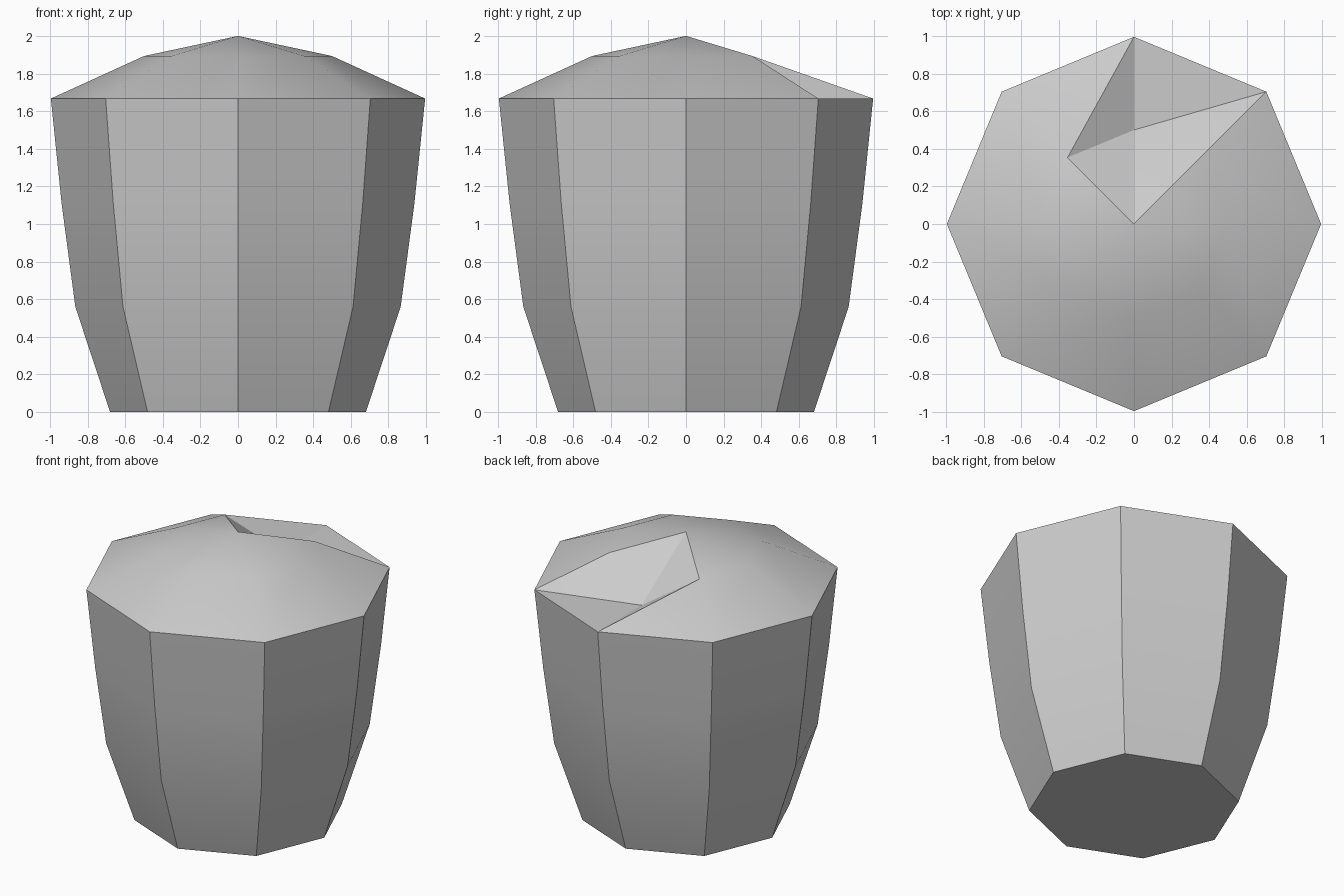
import bpy, bmesh
from math import cos, sin, tau, radians

cube = bpy.data.objects.get("Cube")
if cube:
    bpy.data.objects.remove(cube, do_unlink=True)

SIDES = 8
RIM = (0.995, 1.667)      # radius, height

grey = bpy.data.materials.new("plain_grey")
grey.use_nodes = True
colour = (0.6, 0.6, 0.6, 1)
grey.diffuse_color = colour
grey.node_tree.nodes["Principled BSDF"].inputs["Base Color"].default_value = colour


def ring(bm, radius, height):
    return [bm.verts.new((radius * cos(tau * i / SIDES), radius * sin(tau * i / SIDES), height))
            for i in range(SIDES)]


def bridge(bm, lower, upper):
    for i in range(SIDES):
        j = (i + 1) % SIDES
        bm.faces.new((lower[i], lower[j], upper[j], upper[i]))


def finish(bm, name):
    mesh = bpy.data.meshes.new(name)
    bm.to_mesh(mesh)
    bm.free()
    mesh.materials.append(grey)
    obj = bpy.data.objects.new(name, mesh)
    bpy.context.collection.objects.link(obj)
    bpy.ops.object.select_all(action='DESELECT')
    obj.select_set(True)
    bpy.context.view_layer.objects.active = obj
    bpy.ops.object.shade_smooth_by_angle(angle=radians(30))


# Eight-sided body, flaring upwards, with a flat base
bm = bmesh.new()
rings = [ring(bm, r, z) for r, z in ((0.68, 0), (0.865, 0.56), (0.938, 1.11), RIM)]
for lower, upper in zip(rings, rings[1:]):
    bridge(bm, lower, upper)
bm.faces.new(rings[0][::-1])
finish(bm, "body")

# Low domed top with one corner at the back sunk to rim height
bm = bmesh.new()
rim = ring(bm, *RIM)
middle = ring(bm, 0.5, 1.893)
apex = bm.verts.new((0, 0, 2))
dent = 2
middle[dent].co.z = RIM[1]
for i in range(SIDES):
    j = (i + 1) % SIDES
    bm.faces.new((middle[i], middle[j], apex))
    if j == dent:         # folds running into the dent
        bm.faces.new((rim[i], rim[j], middle[j]))
        bm.faces.new((rim[i], middle[j], middle[i]))
    elif i == dent:
        bm.faces.new((rim[i], rim[j], middle[j]))
        bm.faces.new((rim[i], middle[j], middle[i]))
    else:
        bm.faces.new((rim[i], rim[j], middle[j], middle[i]))
finish(bm, "domed_top")
